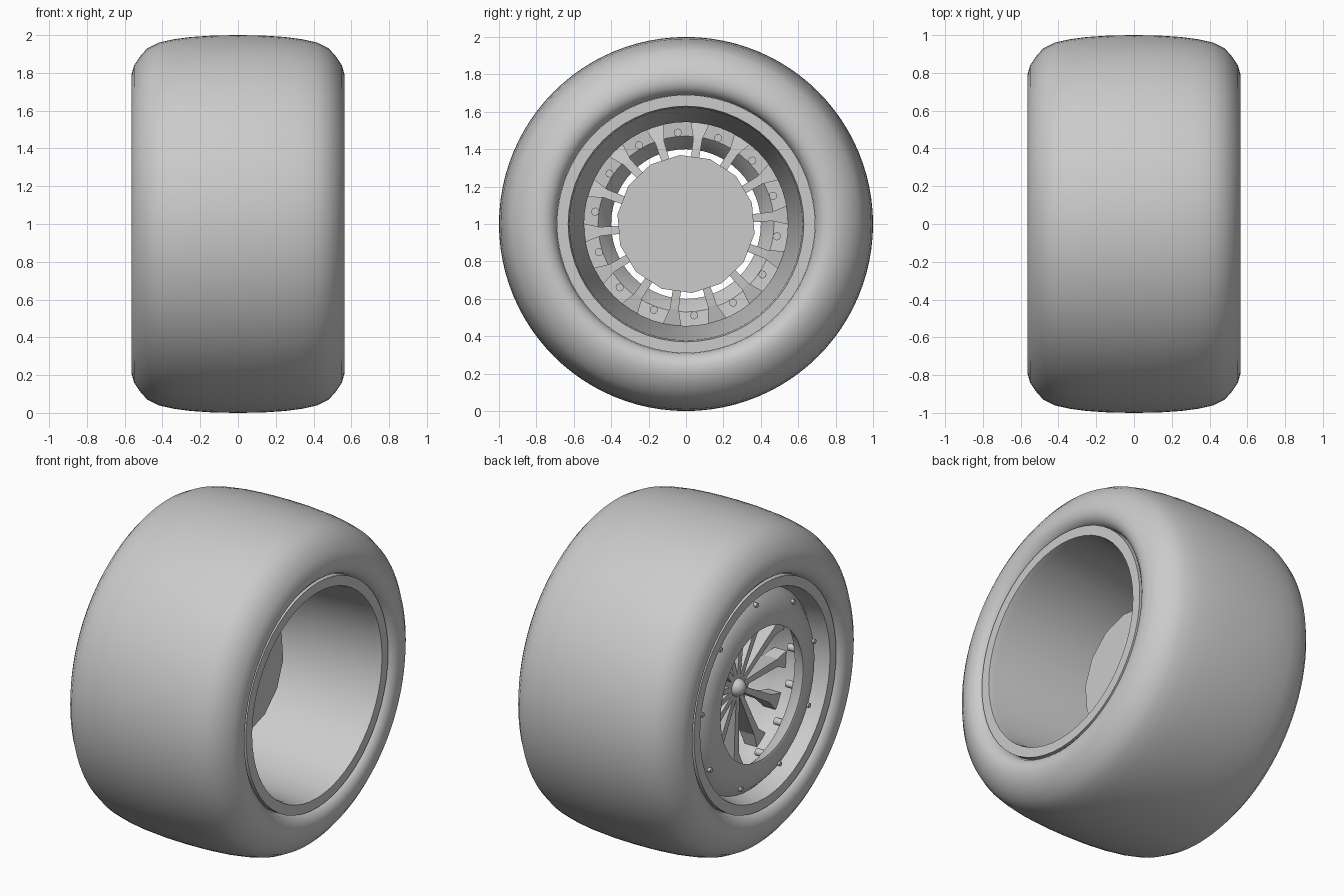
import bpy, bmesh, math
from mathutils import Matrix, Vector

cube = bpy.data.objects.get("Cube")
if cube:
    bpy.data.objects.remove(cube)

AXLE = Vector((0, 0, 1))
SPOKES = 14

grey = bpy.data.materials.new("plain grey")
grey.use_nodes = True
grey.diffuse_color = (0.6, 0.6, 0.6, 1)
grey.node_tree.nodes["Principled BSDF"].inputs["Base Color"].default_value = (0.6, 0.6, 0.6, 1)


def finish(bm, name, smooth=None):
    """Turn a bmesh into a named object, smooth up to the given angle."""
    bmesh.ops.remove_doubles(bm, verts=bm.verts, dist=1e-5)
    bmesh.ops.recalc_face_normals(bm, faces=bm.faces)
    mesh = bpy.data.meshes.new(name)
    bm.to_mesh(mesh)
    bm.free()
    mesh.materials.append(grey)
    obj = bpy.data.objects.new(name, mesh)
    bpy.context.collection.objects.link(obj)
    obj.location = AXLE
    if smooth:
        bpy.ops.object.select_all(action='DESELECT')
        obj.select_set(True)
        bpy.context.view_layer.objects.active = obj
        bpy.ops.object.shade_smooth_by_angle(angle=math.radians(smooth))
    return obj


def lathe(name, profile, steps, smooth=None, closed=True):
    """Spin (x, radius) points around the axle."""
    bm = bmesh.new()
    verts = [bm.verts.new((x, r, 0)) for x, r in profile]
    edges = [bm.edges.new(pair) for pair in zip(verts, verts[1:])]
    if closed:
        edges.append(bm.edges.new((verts[-1], verts[0])))
    bmesh.ops.spin(bm, geom=verts + edges, cent=(0, 0, 0), axis=(1, 0, 0),
                   angle=math.tau, steps=steps, use_merge=False)
    return finish(bm, name, smooth)


def ring_of(bm, count, start=0):
    """Repeat the geometry of a bmesh around the axle."""
    source = bm.verts[:] + bm.edges[:] + bm.faces[:]
    for i in range(1, count):
        copy = bmesh.ops.duplicate(bm, geom=source)["geom"]
        bmesh.ops.rotate(bm, verts=[g for g in copy if isinstance(g, bmesh.types.BMVert)],
                         cent=(0, 0, 0), matrix=Matrix.Rotation(i * math.tau / count, 3, 'X'))
    bmesh.ops.rotate(bm, verts=bm.verts, cent=(0, 0, 0),
                     matrix=Matrix.Rotation(math.radians(start), 3, 'X'))


# Tyre: a mirrored half profile
half = [(0.13, 0.998), (0.25, 0.99), (0.34, 0.978), (0.42, 0.96), (0.48, 0.93),
        (0.52, 0.885), (0.55, 0.84), (0.563, 0.795), (0.565, 0.76),
        (0.555, 0.73), (0.535, 0.705), (0.5, 0.69)]
tyre = [(-x, r) for x, r in reversed(half)] + [(0, 1)] + half
lathe("tyre", tyre, 96, 40)

# Rim: flat lips at both ends and a barrel that narrows towards the spokes
lathe("rim", [(0.5, 0.69), (0.537, 0.69), (0.537, 0.63), (0.5, 0.622), (0.1, 0.6),
              (-0.22, 0.545), (-0.3, 0.545), (-0.43, 0.605), (-0.5, 0.62),
              (-0.537, 0.63), (-0.537, 0.69), (-0.5, 0.69)], 56, 25)

# Domed annular cover on the outer side
lathe("cover", [(-0.43, 0.61), (-0.455, 0.585), (-0.48, 0.56), (-0.505, 0.5), (-0.522, 0.42),
                (-0.515, 0.4), (-0.46, 0.43), (-0.41, 0.47), (-0.4, 0.59)], 56, 35)

# Faceted hub drum with a cone behind the nut
drum = lathe("hub_drum", [(0.05, 0), (0.05, 0.37), (-0.2, 0.36), (-0.26, 0.12), (-0.3, 0)],
             SPOKES, closed=False)
drum.rotation_euler.x = math.radians(5 + 180 / SPOKES)

# Spokes: deep blades with flared outer ends
bm = bmesh.new()
stations = [(0.03, 0.015, -0.35, -0.25), (0.36, 0.022, -0.31, -0.19),
            (0.46, 0.024, -0.3, -0.2), (0.55, 0.052, -0.3, -0.22)]
rings = [[bm.verts.new((x, r, w)) for x, w in
          ((front, -half_w), (front, half_w), (back, half_w), (back, -half_w))]
         for r, half_w, front, back in stations]
for a, b in zip(rings, rings[1:]):
    for i in range(4):
        j = (i + 1) % 4
        bm.faces.new((a[i], a[j], b[j], b[i]))
bm.faces.new(rings[0])
bm.faces.new(rings[-1])
ring_of(bm, SPOKES, 5)
finish(bm, "spokes")

# Rounded centre nut
lathe("centre_nut", [(-0.25, 0.055), (-0.34, 0.055), (-0.37, 0.048),
                     (-0.39, 0.03), (-0.4, 0)], 20, 50, closed=False)


def studs(name, count, start, x, r, radius, depth):
    """Ring of short studs parallel to the axle."""
    bm = bmesh.new()
    place = Matrix.Translation((x, r, 0)) @ Matrix.Rotation(math.pi / 2, 4, 'Y')
    bmesh.ops.create_cone(bm, cap_ends=True, segments=8, radius1=radius,
                          radius2=radius, depth=depth, matrix=place)
    ring_of(bm, count, start)
    finish(bm, name, 50)


studs("cover_bolts", 9, 8, -0.485, 0.55, 0.014, 0.03)
studs("inner_lugs", SPOKES, 18, -0.39, 0.49, 0.022, 0.06)
